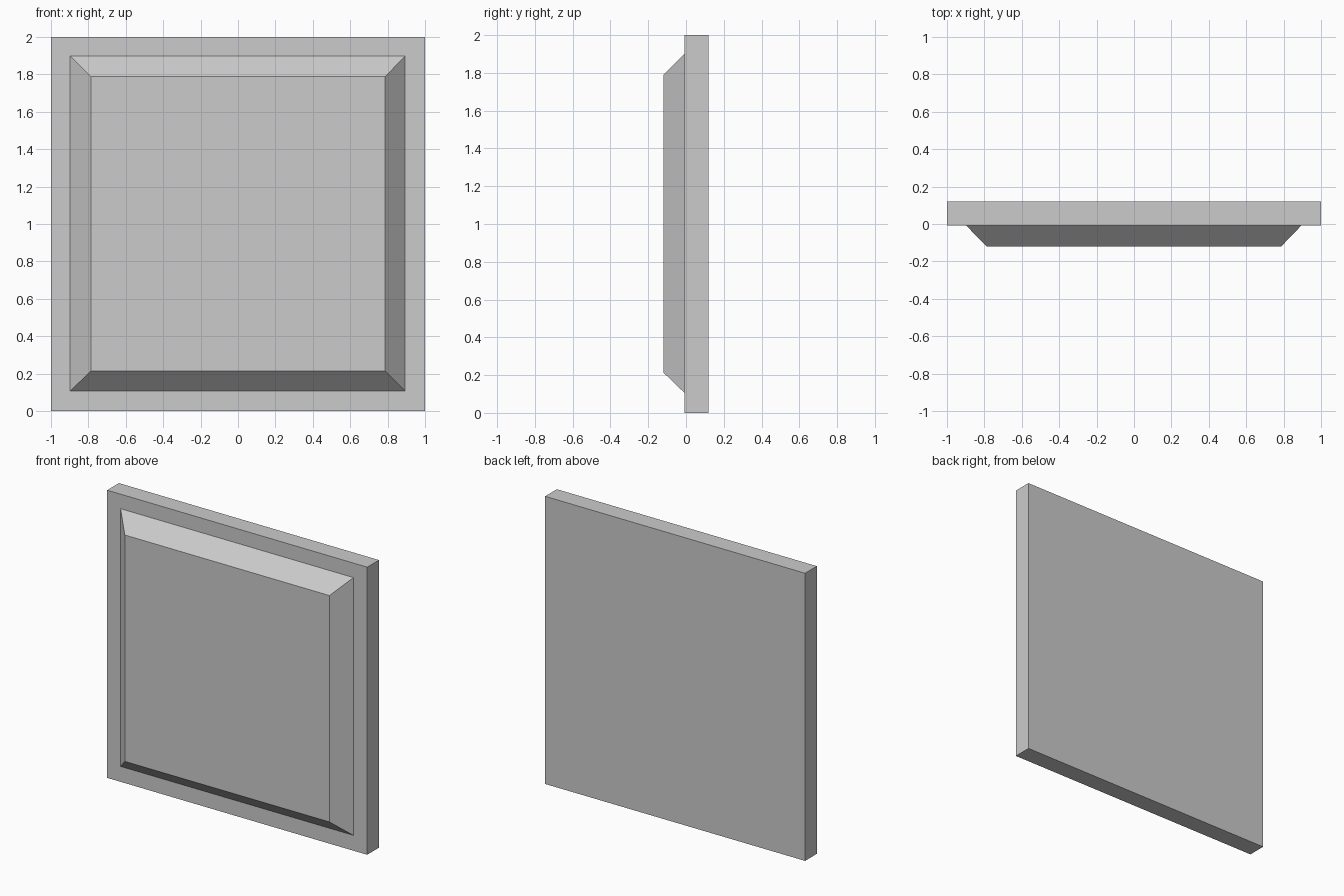
import bpy, bmesh

if "Cube" in bpy.data.objects:
    bpy.data.objects.remove(bpy.data.objects["Cube"])

# Nested rectangles from back to front: x0, x1, z0, z1, y
PROFILE = [
    (-1.0, 1.0, 0.0, 2.0, 0.12),            # back of slab
    (-1.0, 1.0, 0.0, 2.0, -0.009),          # front of slab
    (-0.897, 0.894, 0.107, 1.899, -0.009),  # foot of raised field
    (-0.787, 0.787, 0.214, 1.788, -0.12),   # front of raised field
]

bm = bmesh.new()
rings = [[bm.verts.new(p) for p in ((a, y, c), (b, y, c), (b, y, d), (a, y, d))]
         for a, b, c, d, y in PROFILE]

# Side walls, flat border and sloped edges
for lo, hi in zip(rings, rings[1:]):
    for i in range(4):
        j = (i + 1) % 4
        bm.faces.new((lo[i], lo[j], hi[j], hi[i]))

# Back and front caps
bm.faces.new(rings[0])
bm.faces.new(rings[-1])
bmesh.ops.recalc_face_normals(bm, faces=bm.faces)

mesh = bpy.data.meshes.new("raised_wall_panel")
bm.to_mesh(mesh)
bm.free()
bpy.context.collection.objects.link(bpy.data.objects.new("raised_wall_panel", mesh))
